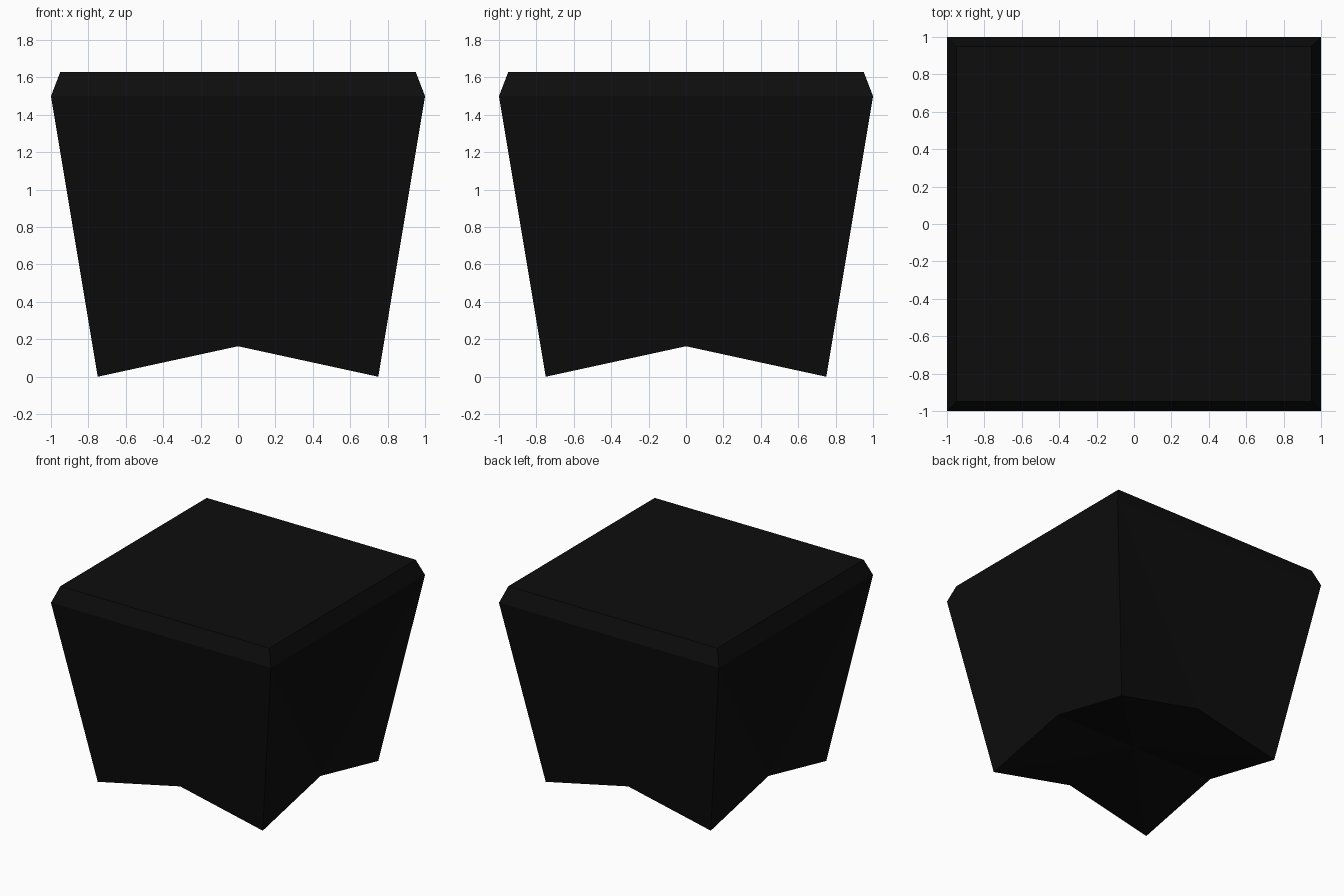
import bpy, bmesh

if "Cube" in bpy.data.objects:
    bpy.data.objects.remove(bpy.data.objects["Cube"])

black = bpy.data.materials.new("near black")
black.diffuse_color = (0.004, 0.004, 0.004, 1)
black.use_nodes = True
black.node_tree.nodes["Principled BSDF"].inputs["Base Color"].default_value = black.diffuse_color

bm = bmesh.new()
CORNERS = [(-1, -1), (1, -1), (1, 1), (-1, 1)]


def ring(half, z):
    return [bm.verts.new((x * half, y * half, z)) for x, y in CORNERS]


# Rings: feet corners, widest shoulder, bevelled top
feet = ring(0.75, 0.0)
shoulder = ring(1.0, 1.5)
top = ring(0.95, 1.63)

# Raised middles of the lower edges and of the underside
mids = [bm.verts.new((x, y, 0.163)) for x, y in
        [(0, -0.75), (0.75, 0), (0, 0.75), (-0.75, 0)]]
centre = bm.verts.new((0, 0, 0.163))

for i in range(4):
    j = (i + 1) % 4
    # Tapered side, split around the raised middle
    bm.faces.new((feet[i], mids[i], shoulder[i]))
    bm.faces.new((mids[i], shoulder[j], shoulder[i]))
    bm.faces.new((mids[i], feet[j], shoulder[j]))
    # Bevel band
    bm.faces.new((shoulder[i], shoulder[j], top[j], top[i]))
    # Underside, two facets per corner
    bm.faces.new((feet[i], centre, mids[i]))
    bm.faces.new((feet[i], mids[i - 1], centre))
bm.faces.new(top)

bmesh.ops.recalc_face_normals(bm, faces=bm.faces)
mesh = bpy.data.meshes.new("tapered_block")
bm.to_mesh(mesh)
bm.free()
mesh.materials.append(black)
block = bpy.data.objects.new("tapered_block", mesh)
bpy.context.collection.objects.link(block)
